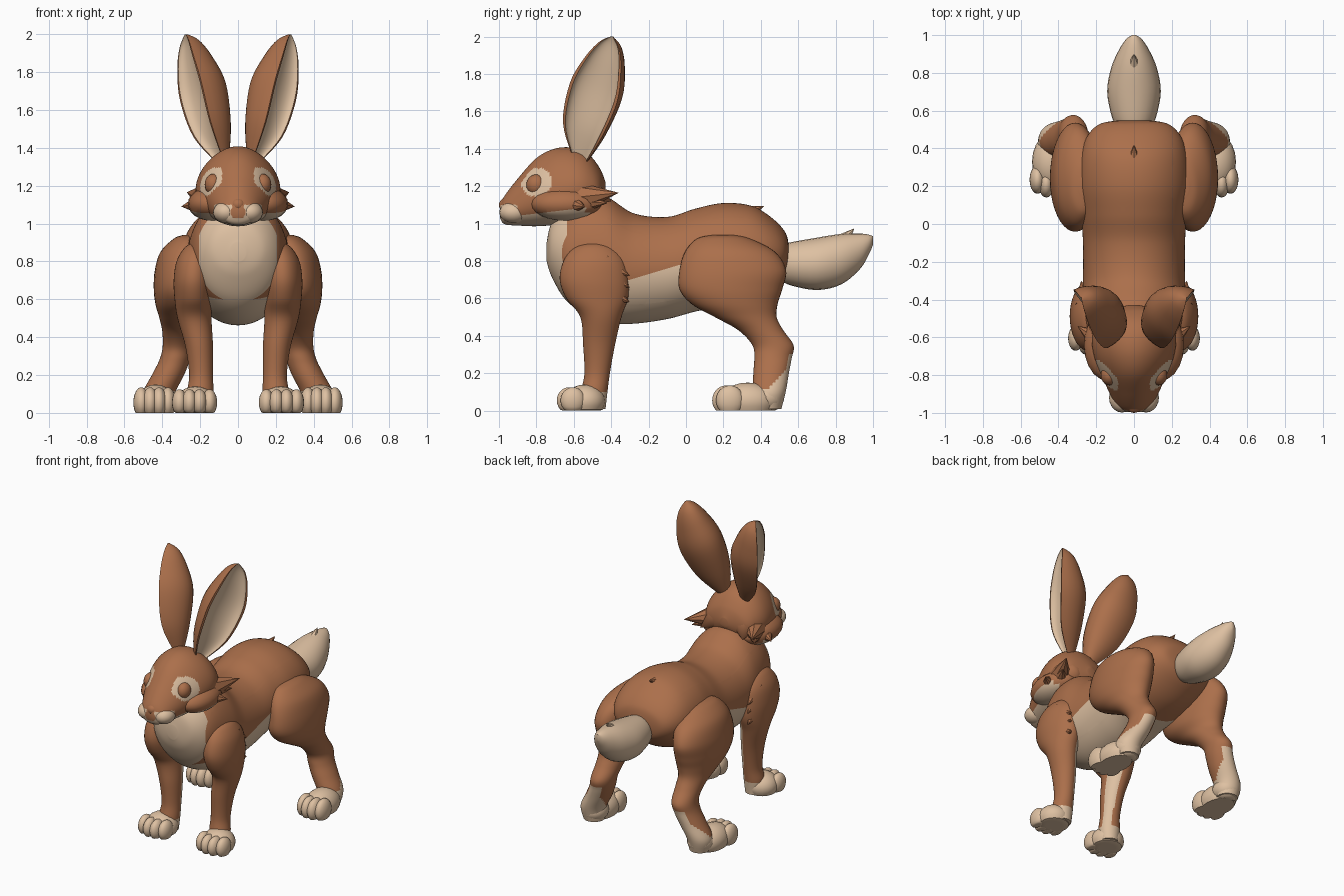
import bpy, bmesh
from math import sin, cos, pi, radians
from mathutils import Vector, Matrix

cube = bpy.data.objects.get("Cube")
if cube:
    bpy.data.objects.remove(cube)


def material(name, rgb):
    mat = bpy.data.materials.new(name)
    mat.use_nodes = True
    mat.diffuse_color = (*rgb, 1)
    mat.node_tree.nodes["Principled BSDF"].inputs["Base Color"].default_value = (*rgb, 1)
    return mat


FUR = material("brown_fur", (0.41, 0.16, 0.07))
CREAM = material("cream_fur", (0.73, 0.53, 0.36))
parts = []


def always_brown(centre, normal):
    return False


def always_cream(centre, normal):
    return True


def finish(name, bm, is_cream=None, cuts=()):
    """Turn a bmesh into an object; is_cream(centre, normal) colours the faces, cuts give clean borders."""
    bmesh.ops.recalc_face_normals(bm, faces=bm.faces)
    for point, normal in cuts:
        bmesh.ops.bisect_plane(bm, geom=bm.verts[:] + bm.edges[:] + bm.faces[:], dist=1e-5,
                               plane_co=point, plane_no=normal)
    for v in bm.verts:
        v.co.z = max(v.co.z, 0)
    bm.normal_update()
    if is_cream:
        for f in bm.faces:
            f.material_index = int(is_cream(f.calc_center_median(), f.normal))
    mesh = bpy.data.meshes.new(name)
    bm.to_mesh(mesh)
    bm.free()
    mesh.materials.append(FUR)
    mesh.materials.append(CREAM)
    obj = bpy.data.objects.new(name, mesh)
    bpy.context.collection.objects.link(obj)
    parts.append(obj)


def smooth_rows(rows, steps):
    """Catmull-Rom interpolation through rows of numbers."""
    out = []
    for i in range(len(rows) - 1):
        quad = rows[max(i - 1, 0)], rows[i], rows[i + 1], rows[min(i + 2, len(rows) - 1)]
        for s in range(steps):
            t = s / steps
            out.append([b + t / 2 * (c - a + t * (2 * a - 5 * b + 4 * c - d + t * (3 * (b - c) + d - a)))
                        for a, b, c, d in zip(*quad)])
    return out + [list(rows[-1])]


def skin(rings):
    """Join closed rings of points into a capped tube."""
    bm = bmesh.new()
    loops = [[bm.verts.new(p) for p in ring] for ring in rings]
    n = len(loops[0])
    for a, b in zip(loops, loops[1:]):
        for i in range(n):
            j = (i + 1) % n
            bm.faces.new((a[i], a[j], b[j], b[i]))
    bm.faces.new(loops[0])
    bm.faces.new(loops[-1])
    return bm


def trunk(name, rows, is_cream, cuts=(), pear=0.0, sides=80, steps=8):
    """Tube along y; rows are (y, centre z, half width, half height)."""
    angles = [2 * pi * i / sides for i in range(sides)]
    rings = [[(rx * cos(t) * (1 - pear * sin(t)), y, cz + rz * sin(t)) for t in angles]
             for y, cz, rx, rz in smooth_rows(rows, steps)]
    finish(name, skin(rings), is_cream, cuts)


def limb(name, rows, side, is_cream, sides=40):
    """Tube along z; rows are (z, centre x, centre y, half width, half depth)."""
    angles = [2 * pi * i / sides for i in range(sides)]
    rings = [[(side * (cx + rx * cos(t)), cy + ry * sin(t), z) for t in angles]
             for z, cx, cy, rx, ry in smooth_rows(rows, 6)]
    finish(name, skin(rings), is_cream)


def blobs(name, items, is_cream, side=1, cuts=()):
    """Group of ellipsoids given as (centre, radii)."""
    bm = bmesh.new()
    for (x, y, z), radii in items:
        place = Matrix.Translation((side * x, y, z)) @ Matrix.Diagonal((*radii, 1))
        bmesh.ops.create_uvsphere(bm, u_segments=20, v_segments=12, radius=1, matrix=place)
    finish(name, bm, is_cream, cuts)


def tufts(name, items, is_cream, side=1):
    """Group of pointed locks of fur given as (base, tip, radius)."""
    bm = bmesh.new()
    for base, tip, radius in items:
        a, b = (Vector((side * p[0], p[1], p[2])) for p in (base, tip))
        turn = (b - a).to_track_quat('Z', 'Y').to_matrix().to_4x4()
        bmesh.ops.create_cone(bm, cap_ends=True, segments=8, radius1=radius, radius2=0,
                              depth=(b - a).length, matrix=Matrix.Translation((a + b) / 2) @ turn)
    finish(name, bm, is_cream)


# Body with pale chest and belly
def body_cream(c, n):
    chest = c.y < -0.635 and abs(c.x) < 0.205
    return chest or (c.y < 0.2 and c.z < 0.79 + 0.3 * c.y)


body_cuts = [((0, 0, 0.79), (0, -0.3, 1)), ((0, -0.635, 0), (0, 1, 0)),
             ((0.205, 0, 0), (1, 0, 0)), ((-0.205, 0, 0), (1, 0, 0))]
trunk("body", [(-0.745, 0.85, 0.04, 0.05), (-0.72, 0.86, 0.14, 0.14), (-0.65, 0.84, 0.215, 0.24),
               (-0.55, 0.835, 0.25, 0.315), (-0.42, 0.805, 0.27, 0.335), (-0.28, 0.76, 0.27, 0.295),
               (-0.1, 0.763, 0.27, 0.273), (0.05, 0.805, 0.28, 0.275), (0.2, 0.835, 0.295, 0.275),
               (0.35, 0.85, 0.285, 0.245), (0.46, 0.85, 0.25, 0.18), (0.53, 0.845, 0.18, 0.11),
               (0.55, 0.845, 0.06, 0.04)], body_cream, body_cuts)
tufts("rump_tuft", [((0, 0.28, 1.04), (0, 0.42, 1.095), 0.06)], always_brown)


# Head with pale jaw and eye rings
def jaw_cream(c, n):
    return c.y < -0.52 and c.z < 1.06 + 0.12 * (c.y + 0.75)


def head_cream(c, n):
    eye_ring = ((c.y + 0.8) / 0.083) ** 2 + ((c.z - 1.222) / 0.076) ** 2 < 1
    snout = c.y < -0.9 and c.z < 1.1 and abs(c.x) > 0.03
    return (eye_ring and abs(c.x) > 0.085) or snout or jaw_cream(c, n)


jaw_cuts = [((0, -0.75, 1.06), (0, -0.12, 1))]
trunk("head", [(-0.995, 1.065, 0.04, 0.035), (-0.97, 1.073, 0.085, 0.076), (-0.9, 1.115, 0.125, 0.125),
               (-0.8, 1.168, 0.17, 0.182), (-0.7, 1.198, 0.208, 0.203), (-0.6, 1.213, 0.22, 0.192),
               (-0.52, 1.21, 0.2, 0.16), (-0.46, 1.195, 0.15, 0.1), (-0.43, 1.19, 0.03, 0.03)],
      head_cream, jaw_cuts, pear=0.18, sides=100, steps=10)
blobs("nose", [((0, -0.965, 1.1), (0.04, 0.035, 0.035))], always_brown)
tufts("nape_tufts", [((0.8 * x, -0.52, 1.17), (1.3 * x, -0.4, 1.12), 0.09) for x in (-0.13, 0.13)],
      always_brown)

# Tail
trunk("tail", [(0.5, 0.79, 0.08, 0.09), (0.56, 0.785, 0.115, 0.115), (0.7, 0.785, 0.142, 0.14),
               (0.83, 0.81, 0.12, 0.135), (0.93, 0.852, 0.075, 0.095), (0.98, 0.89, 0.04, 0.05),
               (1.0, 0.91, 0.01, 0.022)], always_cream, sides=24, steps=4)
tufts("tail_tuft", [((0, 0.79, 0.86), (0, 0.9, 0.975), 0.07)], always_cream)


# Ears: a deep cup whose hollow side is pale and faces outward
def ear(name, side):
    rows = [(0.1, -0.57, 1.34, 0.28), (0.19, -0.555, 1.5, 0.8), (0.25, -0.495, 1.7, 0.98),
            (0.278, -0.445, 1.85, 0.75), (0.285, -0.41, 1.95, 0.42), (0.28, -0.395, 2.0, 0.04)]
    axis = Vector((0.18, 0.18, 0.64)).normalized()
    out = Vector((0.9, -0.4, 0))
    out = (out - axis * out.dot(axis)).normalized()
    across = axis.cross(out)
    count = 14
    arc = [pi * i / count for i in range(count + 1)]
    profile = [(0.15 * cos(t), 0.205 * sin(t)) for t in arc]
    profile += [(0.132 * cos(t), 0.07 * sin(t)) for t in reversed(arc)]
    rings = []
    for x, y, z, s in smooth_rows(rows, 5):
        points = [Vector((x, y, z)) + across * (w * s) - out * (d * s) for w, d in profile]
        rings.append([(side * p.x, p.y, min(p.z, 2.0)) for p in points])
    bm = skin(rings)
    bm.verts.index_update()
    for f in bm.faces:
        f.material_index = int(all(v.index % len(profile) > count for v in f.verts))
    finish(name, bm)


# Leg colouring
def front_leg_cream(c, n):
    inward = -n.x if c.x > 0 else n.x
    return c.z < 0.1 or (c.z < 0.6 and 0.8 * inward + 0.6 * n.y > 0.87)


def hind_leg_cream(c, n):
    return c.z < 0.12 + max(0, c.y - 0.44) or (c.z < 0.3 and n.y > 0.7)


FRONT_LEG = [(0.9, 0.22, -0.49, 0.02, 0.03), (0.87, 0.22, -0.49, 0.065, 0.11), (0.8, 0.23, -0.49, 0.095, 0.165),
             (0.7, 0.235, -0.49, 0.105, 0.185), (0.6, 0.235, -0.475, 0.1, 0.165), (0.5, 0.23, -0.455, 0.09, 0.11),
             (0.35, 0.205, -0.465, 0.073, 0.085), (0.2, 0.195, -0.475, 0.063, 0.068), (0.1, 0.2, -0.49, 0.07, 0.07),
             (0.01, 0.2, -0.49, 0.06, 0.06)]
HIND_LEG = [(0.94, 0.26, 0.2, 0.03, 0.05), (0.92, 0.27, 0.2, 0.07, 0.14), (0.85, 0.29, 0.235, 0.12, 0.24),
            (0.75, 0.31, 0.25, 0.13, 0.285), (0.65, 0.31, 0.24, 0.135, 0.275), (0.57, 0.31, 0.26, 0.125, 0.23),
            (0.5, 0.315, 0.32, 0.1, 0.165), (0.43, 0.315, 0.4, 0.085, 0.12), (0.35, 0.32, 0.465, 0.078, 0.11),
            (0.28, 0.335, 0.465, 0.08, 0.1), (0.2, 0.37, 0.455, 0.085, 0.095), (0.1, 0.42, 0.445, 0.085, 0.088),
            (0.01, 0.42, 0.44, 0.07, 0.07)]

# Paired parts
for label, side in (("left_", 1), ("right_", -1)):
    ear(label + "ear", side)
    blobs(label + "eye", [((0.13, -0.8, 1.207), (0.046, 0.054, 0.056))], always_brown, side)
    blobs(label + "muzzle", [((0.064, -0.92, 1.06), (0.068, 0.078, 0.058))], always_cream, side)
    blobs(label + "cheek", [((0.14, -0.64, 1.105), (0.125, 0.19, 0.09))], jaw_cream, side, jaw_cuts)
    tufts(label + "cheek_tufts", [((0.16, -0.56, 1.14), (0.27, -0.36, 1.165), 0.08),
                                  ((0.15, -0.64, 1.11), (0.3, -0.54, 1.09), 0.085),
                                  ((0.15, -0.57, 1.12), (0.25, -0.42, 1.11), 0.075)], always_brown, side)
    limb(label + "front_leg", FRONT_LEG, side, front_leg_cream)
    tufts(label + "elbow_tufts", [((0.25, -0.43, z), (0.28, -0.3, z - 0.06), 0.075)
                                  for z in (0.64, 0.72, 0.78)], always_brown, side)
    toes = [((0.15 + 0.053 * i, -0.605 - 0.02 * (i in (1, 2)), 0.055), (0.04, 0.066, 0.07)) for i in range(4)]
    blobs(label + "front_paw", toes + [((0.225, -0.54, 0.05), (0.11, 0.11, 0.09))], always_cream, side)
    limb(label + "hind_leg", HIND_LEG, side, hind_leg_cream)
    toes = [((0.37 + 0.047 * i, 0.235 - 0.02 * (i in (1, 2)), 0.055), (0.042, 0.075, 0.08)) for i in range(4)]
    blobs(label + "hind_foot", toes + [((0.435, 0.33, 0.05), (0.105, 0.15, 0.1)),
                                       ((0.42, 0.43, 0.07), (0.09, 0.095, 0.08))], always_cream, side)

# Soft shading with crisp edges
bpy.ops.object.select_all(action='DESELECT')
for obj in parts:
    obj.select_set(True)
bpy.context.view_layer.objects.active = parts[0]
bpy.ops.object.shade_smooth_by_angle(angle=radians(40))
